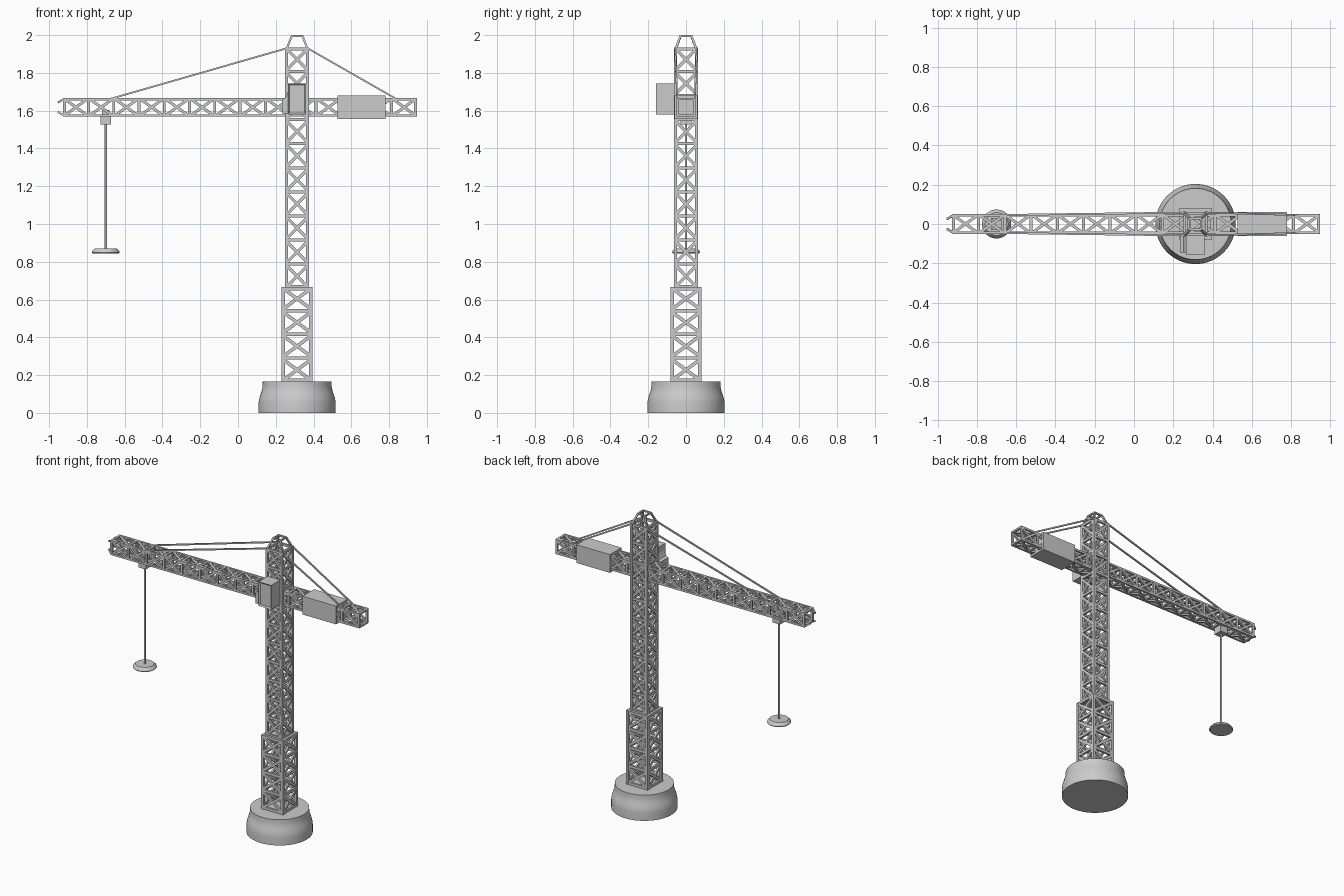
import bpy, bmesh, math
from mathutils import Vector, Matrix

if "Cube" in bpy.data.objects:
    bpy.data.objects.remove(bpy.data.objects["Cube"])

TX = 0.313   # tower centre
HX = -0.70   # hook position


def finish(name, bm):
    bmesh.ops.recalc_face_normals(bm, faces=bm.faces)
    me = bpy.data.meshes.new(name)
    bm.to_mesh(me)
    bm.free()
    ob = bpy.data.objects.new(name, me)
    bpy.context.collection.objects.link(ob)
    return ob


def beam(bm, a, b, w, d=None, normal=(0, 1, 0)):
    """Rectangular bar from a to b, w wide across and d deep along normal."""
    a, b, n = Vector(a), Vector(b), Vector(normal)
    z = (b - a).normalized()
    x = n.cross(z).normalized()
    y = z.cross(x)
    m = Matrix((x, y, z)).transposed().to_4x4()
    m.translation = (a + b) / 2
    bmesh.ops.create_cube(bm, size=1, matrix=m @ Matrix.Diagonal((w, d or w, (b - a).length, 1)))


def box(bm, x0, x1, y0, y1, z0, z1):
    m = Matrix.Translation(((x0 + x1) / 2, (y0 + y1) / 2, (z0 + z1) / 2))
    bmesh.ops.create_cube(bm, size=1, matrix=m @ Matrix.Diagonal((x1 - x0, y1 - y0, z1 - z0, 1)))


def truss(name, start, end, h1, h2, bays, chord, brace):
    """Square lattice: four chords, rungs at each bay and crossed braces on every side."""
    start, end = Vector(start), Vector(end)
    u = Vector((0, 1, 0))
    v = u.cross((end - start).normalized())
    h1, h2 = h1 - chord / 2, h2 - chord / 2
    bm = bmesh.new()
    corners = [u * h1 * s + v * h2 * t for s, t in ((-1, -1), (1, -1), (1, 1), (-1, 1))]
    pts = [start.lerp(end, i / bays) for i in range(bays + 1)]
    inset = (end - start).normalized() * chord / 2
    for k in range(4):
        c, d = corners[k], corners[(k + 1) % 4]
        n = ((c + d) / 2).normalized()
        beam(bm, start + c, end + c, chord, chord, n)
        for i, p in enumerate(pts):
            q = p + inset * ((i == 0) - (i == bays))
            beam(bm, q + c, q + d, brace, brace * 0.8, n)
        for p, q in zip(pts, pts[1:]):
            beam(bm, p + c + inset, q + d - inset, brace, brace * 0.7, n)
            beam(bm, p + d + inset, q + c - inset, brace, brace * 0.7, n)
    return finish(name, bm)


def lathe(name, profile, x, segments=64):
    bm = bmesh.new()
    vs = [bm.verts.new((r, 0, z)) for r, z in profile]
    es = [bm.edges.new(e) for e in zip(vs, vs[1:])]
    bmesh.ops.spin(bm, geom=vs + es, cent=(0, 0, 0), axis=(0, 0, 1), angle=2 * math.pi, steps=segments)
    bmesh.ops.remove_doubles(bm, verts=bm.verts, dist=1e-5)
    ob = finish(name, bm)
    ob.location.x = x
    bpy.context.view_layer.objects.active = ob
    ob.select_set(True)
    bpy.ops.object.shade_smooth_by_angle(angle=math.radians(35))
    ob.select_set(False)
    return ob


# Round foundation
lathe("base", [(0, 0), (0.204, 0), (0.204, 0.055), (0.201, 0.075), (0.194, 0.098),
               (0.187, 0.118), (0.183, 0.138), (0.182, 0.165), (0, 0.165)], TX)

# Tower in two widths, and the horizontal jib
truss("lower_tower", (TX, 0, 0.165), (TX, 0, 0.667), 0.082, 0.082, 4, 0.018, 0.018)
truss("upper_tower", (TX, 0, 0.66), (TX, 0, 1.935), 0.063, 0.063, 10, 0.016, 0.016)
truss("jib", (-0.925, 0, 1.618), (0.947, 0, 1.618), 0.05, 0.05, 14, 0.013, 0.015)

# Plate between the tower sections
bm = bmesh.new()
box(bm, TX - 0.075, TX + 0.075, -0.075, 0.075, 0.655, 0.665)
finish("tower_plate", bm)

# Tapered tower head and cap
bm = bmesh.new()
for sx in (-1, 1):
    for sy in (-1, 1):
        beam(bm, (TX + sx * 0.056, sy * 0.056, 1.925), (TX + sx * 0.028, sy * 0.028, 1.996), 0.011)
    beam(bm, (TX + sx * 0.028, -0.033, 1.995), (TX + sx * 0.028, 0.033, 1.995), 0.01, 0.01, (0, 0, 1))
    beam(bm, (TX - 0.033, sx * 0.028, 1.995), (TX + 0.033, sx * 0.028, 1.995), 0.01, 0.01, (0, 0, 1))
finish("tower_head", bm)

# Inward-bent stubs at the jib tip
bm = bmesh.new()
for sy in (-1, 1):
    for sz in (-1, 1):
        beam(bm, (-0.92, sy * 0.044, 1.618 + sz * 0.044), (-0.952, sy * 0.026, 1.618 + sz * 0.026), 0.01)
finish("jib_tip", bm)

# Stay cables
bm = bmesh.new()
for s in (-1, 1):
    beam(bm, (TX - 0.056, s * 0.058, 1.93), (-0.67, s * 0.046, 1.664), 0.009)
    beam(bm, (TX + 0.056, s * 0.058, 1.93), (0.835, s * 0.046, 1.664), 0.009)
finish("stay_cables", bm)

# Counterweight
bm = bmesh.new()
box(bm, 0.528, 0.78, -0.062, 0.062, 1.556, 1.68)
finish("counterweight", bm)

# Operator cab with framed side window
bm = bmesh.new()
box(bm, 0.265, 0.36, -0.158, -0.06, 1.58, 1.745)
front = min(bm.faces, key=lambda f: f.calc_center_median().y)
bmesh.ops.inset_individual(bm, faces=[front], thickness=0.012)
bmesh.ops.translate(bm, verts=front.verts, vec=(0, 0.008, 0))
finish("cab", bm)

# Cab nose with sloped windscreen
bm = bmesh.new()
prof = [(0.27, 1.585), (0.234, 1.585), (0.234, 1.66), (0.252, 1.67), (0.266, 1.705), (0.27, 1.705)]
f = bm.faces.new([bm.verts.new((x, -0.145, z)) for x, z in prof])
ext = bmesh.ops.extrude_face_region(bm, geom=[f])
bmesh.ops.translate(bm, verts=[g for g in ext["geom"] if isinstance(g, bmesh.types.BMVert)], vec=(0, 0.085, 0))
finish("cab_nose", bm)

# Trolley under the jib
bm = bmesh.new()
box(bm, HX - 0.028, HX + 0.028, -0.03, 0.03, 1.528, 1.575)
for s in (-1, 1):
    beam(bm, (HX - 0.02, s * 0.024, 1.588), (HX + 0.02, s * 0.024, 1.588), 0.012, 0.03, (0, 0, 1))
finish("trolley", bm)

# Hoist cable and lifting disc
lathe("hoist_cable", [(0, 0.86), (0.006, 0.86), (0.006, 1.535), (0, 1.535)], HX, 12)
lathe("lifting_disc", [(0, 0.845), (0.07, 0.845), (0.074, 0.85), (0.072, 0.857), (0.058, 0.871), (0, 0.871)], HX, 40)
